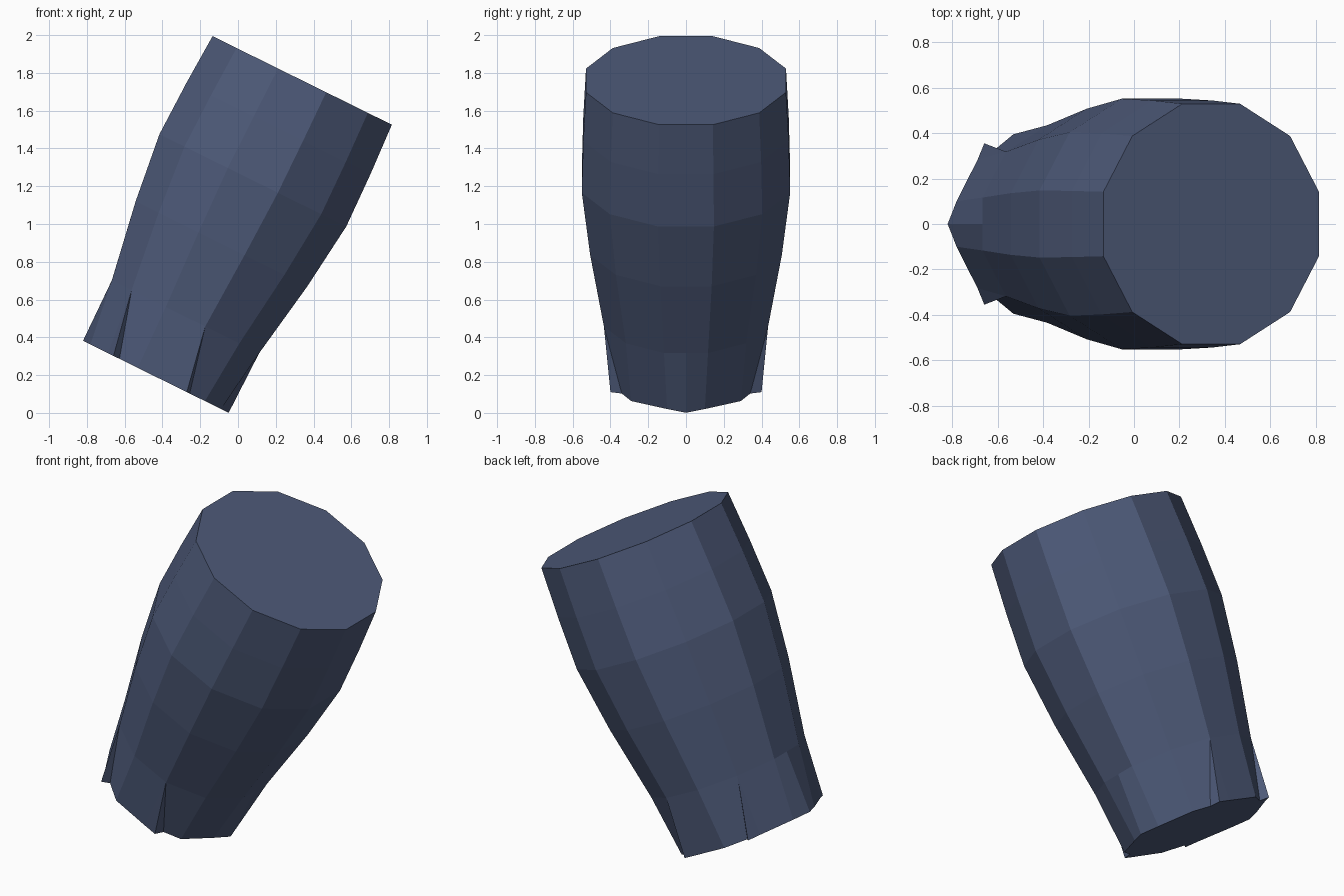
import bpy, bmesh, math
from mathutils import Vector

if "Cube" in bpy.data.objects:
    bpy.data.objects.remove(bpy.data.objects["Cube"])

# Leaning axis frame: s runs across, t runs along the sleeve
tilt = math.atan2(0.443, 0.897)
across = Vector((math.cos(tilt), 0, -math.sin(tilt)))
along = Vector((math.sin(tilt), 0, math.cos(tilt)))
base = Vector((-0.435, 0, 0.191))

mat = bpy.data.materials.new("slate blue cloth")
mat.diffuse_color = (0.075, 0.102, 0.190, 1)
mat.use_nodes = True
mat.node_tree.nodes["Principled BSDF"].inputs["Base Color"].default_value = mat.diffuse_color

bm = bmesh.new()


def vert(s, y, t):
    return bm.verts.new(base + across * s + along * t + Vector((0, y, 0)))


def ring(radius, t):
    return [vert(radius * math.cos(math.radians(15 + 30 * k)),
                 radius * math.sin(math.radians(15 + 30 * k)), t) for k in range(12)]


# Twelve-sided bulging body: (distance along axis, radius)
rings = [ring(r, t) for t, r in
         [(0.355, 0.45), (0.785, 0.525), (1.16, 0.571), (1.465, 0.563), (1.75, 0.548)]]
cuff = rings[0]
front_mid = vert(0.435, 0, 0.355)
back_mid = vert(-0.435, 0, 0.355)
for lo, hi in zip(rings, rings[1:]):
    for k in range(12):
        n = (k + 1) % 12
        face = [lo[k], lo[n], hi[n], hi[k]]
        if lo is cuff and k == 5:
            face.insert(1, back_mid)
        if lo is cuff and k == 11:
            face.insert(1, front_mid)
        bm.faces.new(face)
bm.faces.new(rings[-1])

# Creased hem, one half: (s, y, index of the cuff vertex above)
half = [(0.385, 0.10, 0), (0.29, 0.29, 1), (0.20, 0.34, 2), (0.183, 0.40, 2),
        (0.107, 0.40, 2), (-0.107, 0.395, 3), (-0.215, 0.315, 4),
        (-0.25, 0.355, 4), (-0.283, 0.283, 4), (-0.386, 0.10, 5)]
hem = [(vert(0.43, 0, 0), front_mid)]
hem += [(vert(s, y, 0), cuff[i]) for s, y, i in half]
hem.append((vert(-0.43, 0, 0), back_mid))
hem += [(vert(s, -y, 0), cuff[11 - i]) for s, y, i in reversed(half)]
for (a, ua), (b, ub) in zip(hem, hem[1:] + hem[:1]):
    bm.faces.new([a, b, ub] if ua is ub else [a, b, ub, ua])
bm.faces.new([v for v, _ in reversed(hem)])

bmesh.ops.recalc_face_normals(bm, faces=bm.faces)
mesh = bpy.data.meshes.new("sleeve")
bm.to_mesh(mesh)
bm.free()
mesh.materials.append(mat)
bpy.context.collection.objects.link(bpy.data.objects.new("sleeve", mesh))
